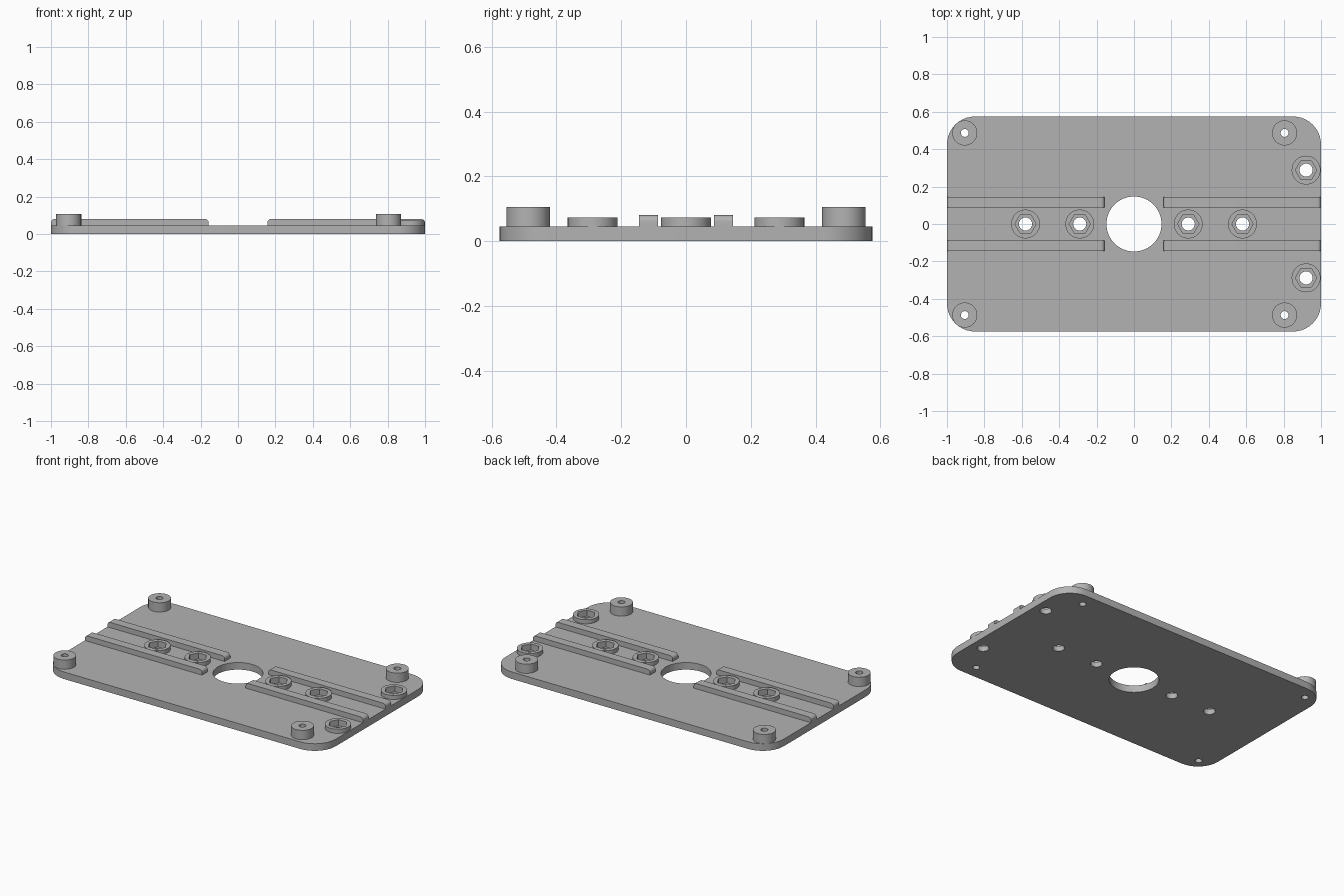
import bpy
import bmesh
import math
from mathutils import Matrix

cube = bpy.data.objects.get("Cube")
if cube:
    bpy.data.objects.remove(cube, do_unlink=True)

LENGTH, WIDTH, THICK = 2.0, 1.15, 0.046
COLLAR_SPOTS = [(-0.58, 0), (-0.29, 0), (0.29, 0), (0.58, 0), (0.92, 0.288), (0.92, -0.288)]
POST_SPOTS = [(x, y) for x in (-0.905, 0.805) for y in (-0.487, 0.487)]

grey = bpy.data.materials.new("grey plastic")
grey.use_nodes = True
grey.diffuse_color = (0.45, 0.45, 0.45, 1)
grey.node_tree.nodes["Principled BSDF"].inputs["Base Color"].default_value = grey.diffuse_color


def finish(name, bm):
    mesh = bpy.data.meshes.new(name)
    bm.to_mesh(mesh)
    bm.free()
    mesh.materials.append(grey)
    obj = bpy.data.objects.new(name, mesh)
    bpy.context.collection.objects.link(obj)
    return obj


def box(name, x0, x1, y0, y1, z0, z1, is_rounded, radius):
    """Box with the chosen edges rounded."""
    bm = bmesh.new()
    bmesh.ops.create_cube(bm, size=1)
    for v in bm.verts:
        v.co.x = x1 if v.co.x > 0 else x0
        v.co.y = y1 if v.co.y > 0 else y0
        v.co.z = z1 if v.co.z > 0 else z0
    edges = [e for e in bm.edges if is_rounded(*e.verts)]
    bmesh.ops.bevel(bm, geom=edges, offset=radius, segments=10, profile=0.5, affect='EDGES')
    return finish(name, bm)


def prism(name, spot, radius, z0, z1, sides=48):
    """Upright prism; the quarter turn points two hexagon corners along x."""
    bm = bmesh.new()
    bmesh.ops.create_cone(bm, cap_ends=True, segments=sides, radius1=radius,
                          radius2=radius, depth=z1 - z0,
                          matrix=Matrix.Translation((*spot, (z0 + z1) / 2))
                          @ Matrix.Rotation(math.pi / 2, 4, 'Z'))
    return finish(name, bm)


def cut(targets, spot, radius, z0, z1, sides=48):
    cutter = prism("cutter", spot, radius, z0, z1, sides)
    for obj in targets:
        mod = obj.modifiers.new("hole", 'BOOLEAN')
        mod.operation, mod.solver, mod.object = 'DIFFERENCE', 'EXACT', cutter
        bpy.context.view_layer.objects.active = obj
        bpy.ops.object.modifier_apply(modifier=mod.name)
    bpy.data.objects.remove(cutter, do_unlink=True)


# Base plate with rounded corners and the large central opening
plate = box("base_plate", -LENGTH / 2, LENGTH / 2, -WIDTH / 2, WIDTH / 2, 0, THICK,
            lambda a, b: abs(a.co.z - b.co.z) > 0.01, 0.15)
cut([plate], (0, 0), 0.147, -0.1, 0.2, 96)
parts = [plate]

# Corner posts with screw holes through the plate
for i, spot in enumerate(POST_SPOTS):
    post = prism(f"corner_post_{i + 1}", spot, 0.067, THICK, 0.106)
    cut([plate, post], spot, 0.021, -0.1, 0.2, 32)
    parts.append(post)

# Nut collars with hexagonal pockets and bolt holes
for i, spot in enumerate(COLLAR_SPOTS):
    collar = prism(f"nut_collar_{i + 1}", spot, 0.077, THICK, 0.073)
    cut([plate, collar], spot, 0.057, 0.034, 0.2, 6)
    cut([plate], spot, 0.035, -0.1, 0.2, 32)
    parts.append(collar)

# Guide rails, top edges rounded at both ends
for side, x0, x1 in (("right", -1, -0.157), ("left", 0.157, 1)):
    for place, y in (("front", -0.116), ("back", 0.116)):
        parts.append(box(f"{place}_{side}_rail", x0, x1, y - 0.029, y + 0.029, THICK, 0.08,
                         lambda a, b: min(a.co.z, b.co.z) > 0.07
                         and abs(a.co.y - b.co.y) > 0.01, 0.02))

# Smooth the curved walls, keep the edges crisp
bpy.ops.object.select_all(action='DESELECT')
for obj in parts:
    obj.select_set(True)
bpy.context.view_layer.objects.active = plate
bpy.ops.object.shade_smooth_by_angle(angle=math.radians(30))
